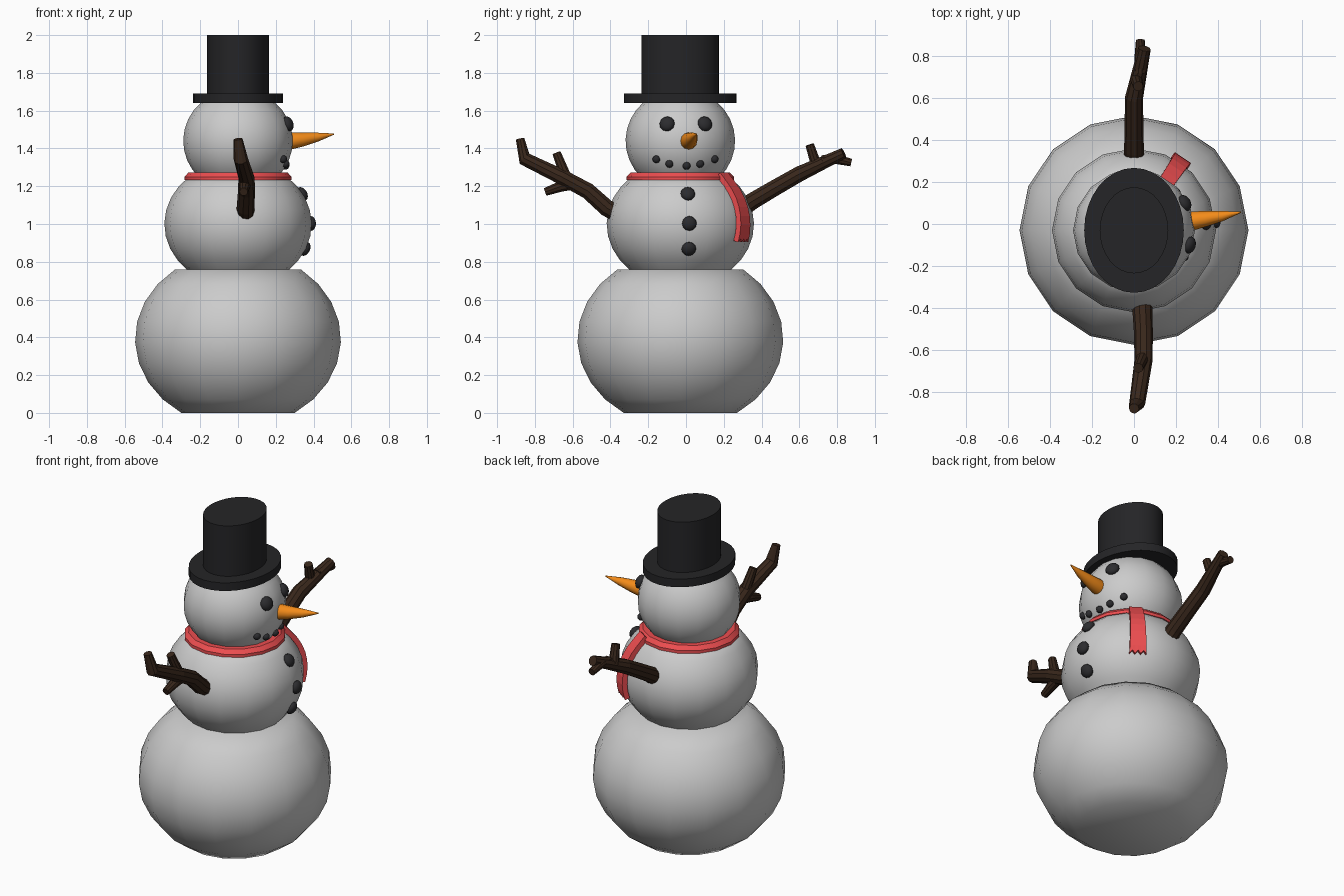
import bpy, bmesh
from math import sin, cos, pi, sqrt, radians, asin
from mathutils import Vector

if "Cube" in bpy.data.objects:
    bpy.data.objects.remove(bpy.data.objects["Cube"])

CY = -0.03  # body axis offset in y


def material(name, rgb):
    m = bpy.data.materials.new(name)
    m.diffuse_color = (*rgb, 1)
    m.use_nodes = True
    m.node_tree.nodes["Principled BSDF"].inputs["Base Color"].default_value = m.diffuse_color
    return m


BLACK = material("black", (0.018, 0.018, 0.02))
COAL = material("coal", (0.025, 0.025, 0.028))
RED = material("red", (0.85, 0.075, 0.08))
BROWN = material("bark", (0.04, 0.02, 0.011))
ORANGE = material("orange", (0.9, 0.26, 0.01))


def finish(name, bm, mat=None, smooth=None):
    bmesh.ops.recalc_face_normals(bm, faces=bm.faces)
    me = bpy.data.meshes.new(name)
    bm.to_mesh(me)
    bm.free()
    ob = bpy.data.objects.new(name, me)
    bpy.context.collection.objects.link(ob)
    if mat:
        me.materials.append(mat)
    if smooth:
        bpy.ops.object.select_all(action='DESELECT')
        ob.select_set(True)
        bpy.context.view_layer.objects.active = ob
        bpy.ops.object.shade_smooth_by_angle(angle=radians(smooth))
    return ob


def skin(bm, rings, closed=False):
    n = len(rings[0])
    vs = [[bm.verts.new(p) for p in r] for r in rings]
    pairs = list(zip(vs, vs[1:])) + ([(vs[-1], vs[0])] if closed else [])
    for a, b in pairs:
        for i in range(n):
            j = (i + 1) % n
            bm.faces.new((a[i], a[j], b[j], b[i]))
    if not closed:
        bm.faces.new(vs[0][::-1])
        bm.faces.new(vs[-1])


def lathe(name, profile, segs, mat=None, sx=1, sy=1, smooth=40, closed=False):
    bm = bmesh.new()
    skin(bm, [[(r * sx * cos(2 * pi * i / segs), CY + r * sy * sin(2 * pi * i / segs), z)
               for i in range(segs)] for r, z in profile], closed)
    return finish(name, bm, mat, smooth)


def tube(bm, pts, radii, sides, ref):
    pts = [Vector(p) for p in pts]
    rings = []
    for k, p in enumerate(pts):
        t = (pts[min(k + 1, len(pts) - 1)] - pts[max(k - 1, 0)]).normalized()
        u = (ref - t * ref.dot(t)).normalized()
        v = t.cross(u)
        rings.append([p + radii[k] * (u * cos(2 * pi * i / sides) + v * sin(2 * pi * i / sides))
                      for i in range(sides)])
    skin(bm, rings)


# Snowballs: (max radius, centre z, half height, low z, high z)
LOWER = (0.545, 0.39, 0.467, 0.0, 0.76)
MIDDLE = (0.39, 1.0, 0.335, 0.755, 1.25)
HEAD = (0.29, 1.44, 0.276, 1.245, 1.645)


def radius_at(ball, z):
    return ball[0] * sqrt(max(0, 1 - ((z - ball[1]) / ball[2]) ** 2))


for name, ball in (("lower_ball", LOWER), ("middle_ball", MIDDLE), ("head_ball", HEAD)):
    R, cz, h, lo, hi = ball
    a0, a1 = asin((lo - cz) / h), asin((hi - cz) / h)
    angles = [a0 + (a1 - a0) * i / 8 for i in range(9)]
    lathe(name, [(R * cos(a), cz + h * sin(a)) for a in angles], 16, smooth=45)

# Oval top hat
lathe("hat_brim", [(1, 1.64), (1, 1.69)], 32, BLACK, 0.237, 0.297)
lathe("hat_crown", [(1, 1.68), (1, 2.0)], 32, BLACK, 0.163, 0.205)

# Scarf collar and hanging tail
lathe("scarf_collar", [(0.22, 1.232), (0.284, 1.232), (0.284, 1.25), (0.262, 1.273), (0.22, 1.273)],
      16, RED, smooth=30, closed=True)
bm = bmesh.new()
ang = radians(56)
out, side = Vector((cos(ang), sin(ang), 0)), Vector((-sin(ang), cos(ang), 0))
grid = []
for i in range(9):
    row = []
    for j in range(7):
        z = 1.262 - 0.355 * i / 8
        if i == 8:
            z += 0.018 * (j % 2)
        r = max(radius_at(MIDDLE, z) + 0.012, 0.268)
        w = 0.075 + 0.02 * i / 8
        row.append(bm.verts.new(Vector((0, CY, z)) + out * r + side * w * (j / 6 - 0.5)))
    grid.append(row)
for a, b in zip(grid, grid[1:]):
    for j in range(6):
        bm.faces.new((a[j], a[j + 1], b[j + 1], b[j]))
tail = finish("scarf_tail", bm, RED)
solid = tail.modifiers.new("thickness", 'SOLIDIFY')
solid.thickness = 0.03
solid.offset = 0

# Twig arms: each a list of (path, radii)
X = Vector((1, 0, 0))
arms = {
    "front_arm": [
        ([(.04, -.34, 1.04), (.04, -.42, 1.085), (.045, -.52, 1.175), (.045, -.65, 1.245),
          (.015, -.855, 1.345), (0, -.878, 1.45)], [.047, .047, .045, .043, .038, .024]),
        ([(.04, -.64, 1.26), (.02, -.685, 1.375)], [.03, .024]),
        ([(.045, -.57, 1.215), (.035, -.66, 1.2), (.03, -.745, 1.17)], [.03, .03, .022])],
    "back_arm": [
        ([(0, .27, 1.06), (0, .35, 1.12), (0, .46, 1.185), (0, .6, 1.265),
          (.05, .835, 1.375)], [.047, .047, .045, .043, .03]),
        ([(.01, .69, 1.31), (.02, .655, 1.42)], [.03, .024]),
        ([(.03, .72, 1.335), (.03, .79, 1.345), (.03, .875, 1.325)], [.03, .028, .021])],
}
for name, twigs in arms.items():
    bm = bmesh.new()
    for pts, radii in twigs:
        tube(bm, pts, radii, 10, X)
    finish(name, bm, BROWN)

# Carrot nose
bm = bmesh.new()
tube(bm, [(.23, .01, 1.435), (.28, .015, 1.44), (.34, .025, 1.447), (.42, .038, 1.46), (.508, .056, 1.476)],
     [.043, .045, .037, .024, .003], 12, Vector((0, 0, 1)))
finish("carrot_nose", bm, ORANGE, 50)


# Coal lumps pressed into the snow, flattened along the surface normal
def lump(name, ball, y, z, r, flat):
    x = sqrt(radius_at(ball, z) ** 2 - (y - CY) ** 2)
    n = Vector((x / ball[0] ** 2, (y - CY) / ball[0] ** 2, (z - ball[1]) / ball[2] ** 2)).normalized()
    bm = bmesh.new()
    bmesh.ops.create_uvsphere(bm, u_segments=12, v_segments=8, radius=r)
    rot = n.to_track_quat('Z', 'Y')
    for v in bm.verts:
        v.co = Vector((x, y, z)) + rot @ Vector((v.co.x, v.co.y, v.co.z * flat))
    finish(name, bm, COAL, 60)


for i, y in enumerate((-0.1, 0.1)):
    lump(f"eye_{i}", HEAD, y, 1.53, 0.041, 0.65)
for i, (y, z) in enumerate(((-.157, 1.343), (-.088, 1.318), (.003, 1.308), (.075, 1.318), (.152, 1.343))):
    lump(f"mouth_coal_{i}", HEAD, y, z, 0.021, 0.9)
for i, (y, z) in enumerate(((.01, 1.16), (.018, 1.003), (.015, 0.868))):
    lump(f"button_{i}", MIDDLE, y, z, 0.039, 0.65)
